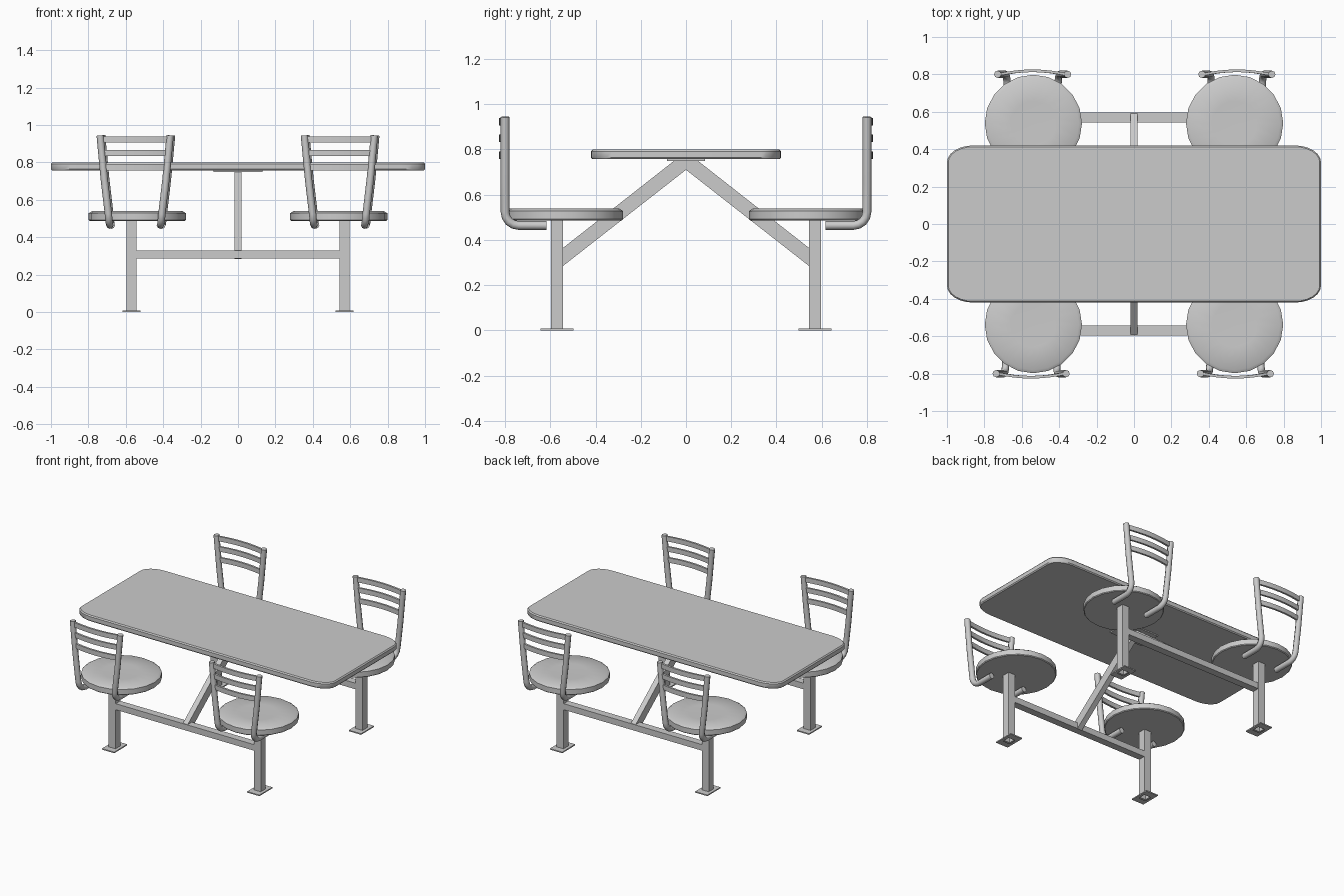
import bpy, bmesh, math
from mathutils import Vector

if "Cube" in bpy.data.objects:
    bpy.data.objects.remove(bpy.data.objects["Cube"])


def loft(name, rings, cap_start=True, smooth=None):
    """Join matching rings of points into a skin and cap the ends."""
    bm = bmesh.new()
    vs = [[bm.verts.new(p) for p in r] for r in rings]
    n = len(rings[0])
    for a, b in zip(vs, vs[1:]):
        for i in range(n):
            j = (i + 1) % n
            bm.faces.new((a[i], a[j], b[j], b[i]))
    if cap_start:
        bm.faces.new(vs[0][::-1])
    bm.faces.new(vs[-1])
    bmesh.ops.recalc_face_normals(bm, faces=bm.faces)
    me = bpy.data.meshes.new(name)
    bm.to_mesh(me)
    bm.free()
    ob = bpy.data.objects.new(name, me)
    bpy.context.collection.objects.link(ob)
    if smooth:
        bpy.ops.object.select_all(action='DESELECT')
        ob.select_set(True)
        bpy.context.view_layer.objects.active = ob
        bpy.ops.object.shade_smooth_by_angle(angle=math.radians(smooth))
    return ob


def rect(cx, cy, hx, hy, z):
    return [(cx + a * hx, cy + b * hy, z) for a, b in ((-1, -1), (1, -1), (1, 1), (-1, 1))]


def box(name, cx, cy, hx, hy, z0, z1):
    return loft(name, [rect(cx, cy, hx, hy, z0), rect(cx, cy, hx, hy, z1)])


def rounded(hx, hy, rx, ry, z, seg=6):
    pts = []
    for q, (sx, sy) in enumerate(((1, 1), (-1, 1), (-1, -1), (1, -1))):
        for k in range(seg + 1):
            a = math.pi / 2 * (q + k / seg)
            pts.append((sx * (hx - rx) + rx * math.cos(a), sy * (hy - ry) + ry * math.sin(a), z))
    return pts


def circle(cx, cy, r, z, n=20):
    return [(cx + r * math.cos(2 * math.pi * i / n), cy + r * math.sin(2 * math.pi * i / n), z)
            for i in range(n)]


def tube(name, path, r, n=8):
    path = [Vector(p) for p in path]
    rings = []
    for i, p in enumerate(path):
        t = (path[min(i + 1, len(path) - 1)] - path[max(i - 1, 0)]).normalized()
        u = Vector((1, 0, 0))
        u = (u - t * t.dot(u)).normalized()
        v = t.cross(u)
        rings.append([p + r * (u * math.cos(2 * math.pi * k / n) + v * math.sin(2 * math.pi * k / n))
                      for k in range(n)])
    return loft(name, rings, smooth=50)


# table top with softened rim, and the plate fixing it to the frame
loft("table_top", [rounded(1 - d, 0.42 - d, 0.14 - d, 0.09 - d, z) for d, z in
                   ((0.006, 0.757), (0, 0.764), (0, 0.792), (0.007, 0.8))], smooth=40)
box("mounting_plate", 0, 0, 0.132, 0.083, 0.749, 0.758)

for sy, side in ((-1, "front"), (1, "back")):
    # horizontal beam and slanted brace
    box(side + "_beam", 0, sy * 0.57, 0.545, 0.026, 0.285, 0.328)
    prof = ((0.592, 0.30), (0.592, 0.327), (0.05, 0.752), (0, 0.752), (0, 0.71), (0.545, 0.284))
    loft(side + "_brace", [[(x, sy * y, z) for y, z in prof] for x in (-0.019, 0.019)])

    for sx, hand in ((-1, "left"), (1, "right")):
        tag = f"{side}_{hand}_"
        # open square post standing on its foot plate
        px, py = sx * 0.57, sy * 0.57
        loft(tag + "post", [rect(px, py, hx, hy, z) for hx, hy, z in
                            ((0.027, 0.027, 0), (0.048, 0.073, 0), (0.048, 0.073, 0.008),
                             (0.027, 0.027, 0.008), (0.027, 0.027, 0.49))], cap_start=False)

        # round seat
        cx, cy = sx * 0.538, sy * 0.538
        loft(tag + "seat", [circle(cx, cy, r, z) for r, z in
                            ((0.255, 0.487), (0.26, 0.492), (0.26, 0.528), (0.243, 0.539),
                             (0.12, 0.536), (0.02, 0.535))], smooth=40)

        # bent back tubes
        bx = sx * 0.546 + sy * 0.004
        for s, nm in ((-1, "left"), (1, "right")):
            path = [(bx + s * 0.135, sy * 0.616, 0.464)]
            for k in range(5):
                a = math.pi / 2 * k / 4
                path.append((bx + s * (0.135 + 0.002 * k),
                             sy * (0.74 + 0.06 * math.sin(a)), 0.524 - 0.06 * math.cos(a)))
            path += [(bx + s * 0.158, sy * 0.8, 0.65), (bx + s * 0.165, sy * 0.8, 0.71),
                     (bx + s * 0.187, sy * 0.8, 0.944)]
            tube(tag + "back_tube_" + nm, path, 0.0195)

        # curved back slats
        for i, z in enumerate((0.774, 0.85, 0.922)):
            w = 0.165 + (z - 0.71) * 0.094
            rings = []
            for k in range(9):
                t = -1 + k / 4
                y = 0.798 + 0.021 * (1 - t * t)
                rings.append([(bx + t * w, sy * (y + dy), z + dz) for dy, dz in
                              ((-0.007, -0.017), (0.007, -0.017), (0.007, 0.017), (-0.007, 0.017))])
            loft(tag + f"slat_{i + 1}", rings, smooth=40)
